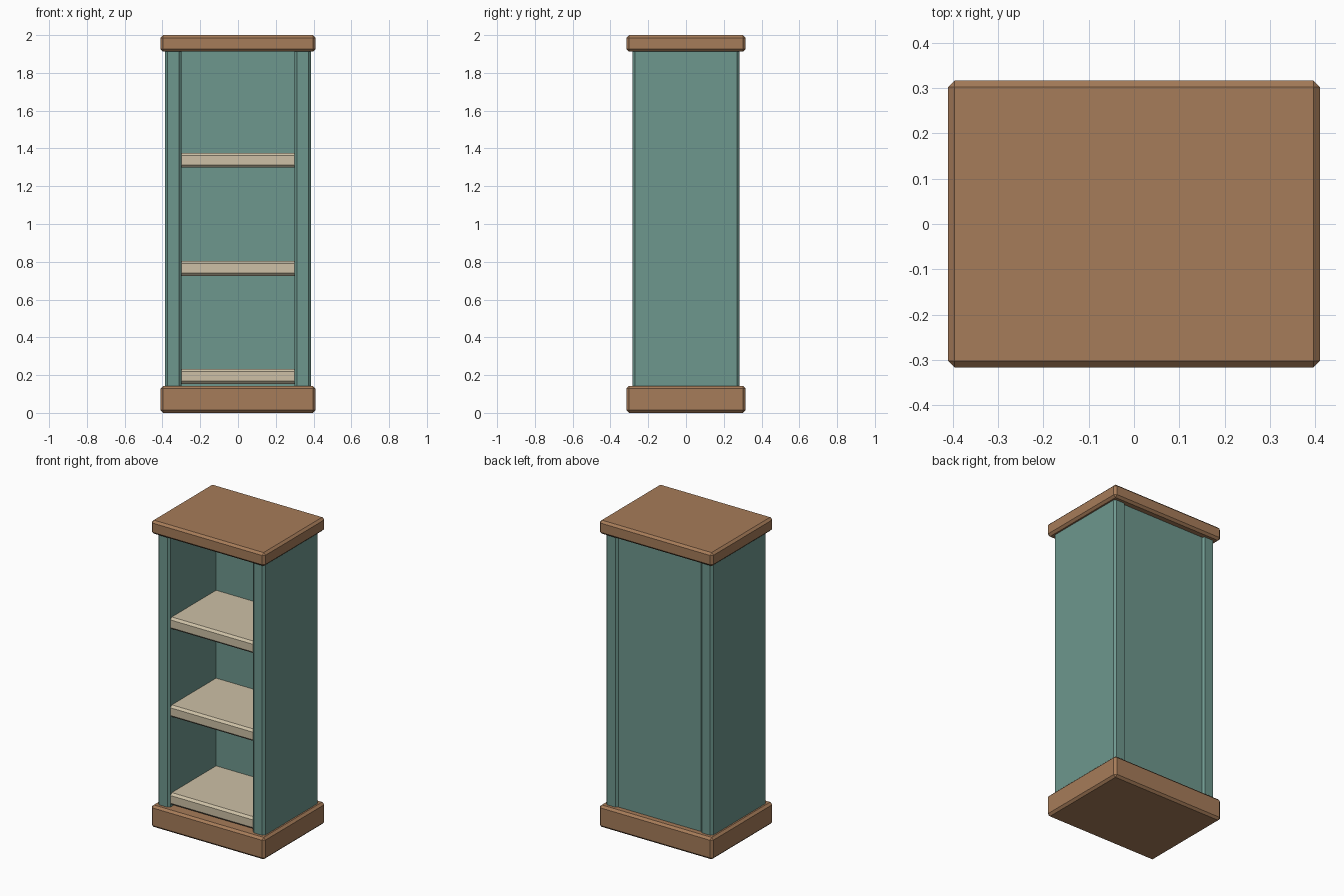
import bpy

if "Cube" in bpy.data.objects:
    bpy.data.objects.remove(bpy.data.objects["Cube"])


def material(name, rgb):
    mat = bpy.data.materials.new(name)
    mat.diffuse_color = (*rgb, 1)
    mat.use_nodes = True
    mat.node_tree.nodes["Principled BSDF"].inputs["Base Color"].default_value = mat.diffuse_color
    return mat


teal = material("teal_paint", (0.155, 0.31, 0.27))
wood = material("brown_wood", (0.38, 0.20, 0.10))
cream = material("cream_wood", (0.61, 0.53, 0.38))


def board(name, x, y, z, mat, chamfer=0.014):
    """Box given by its (min, max) ranges, with a single flat chamfer."""
    bpy.ops.mesh.primitive_cube_add(size=1, location=[sum(r) / 2 for r in (x, y, z)])
    obj = bpy.context.object
    obj.name = name
    obj.scale = [r[1] - r[0] for r in (x, y, z)]
    bpy.ops.object.transform_apply(location=False, rotation=False, scale=True)
    bevel = obj.modifiers.new("chamfer", "BEVEL")
    bevel.width = chamfer
    bevel.segments = 1
    obj.data.materials.append(mat)
    return obj


# Plinth and top slab, overhanging the body
board("plinth", (-0.41, 0.41), (-0.316, 0.316), (0, 0.143), wood)
board("top_slab", (-0.41, 0.41), (-0.316, 0.316), (1.912, 2), wood)

# Side walls, running into the plinth and top
for name, side in (("left_wall", -1), ("right_wall", 1)):
    x = sorted((side * 0.298, side * 0.386))
    board(name, x, (-0.283, 0.283), (0.12, 1.935), teal)

# Back panel between the walls
board("back_panel", (-0.315, 0.315), (0.20, 0.27), (0.12, 1.935), teal)

# Three shelves, ends let into the walls and back
for name, z in (("lower_shelf", 0.154), ("middle_shelf", 0.726), ("upper_shelf", 1.299)):
    board(name, (-0.315, 0.315), (-0.27, 0.22), (z, z + 0.078), cream)
